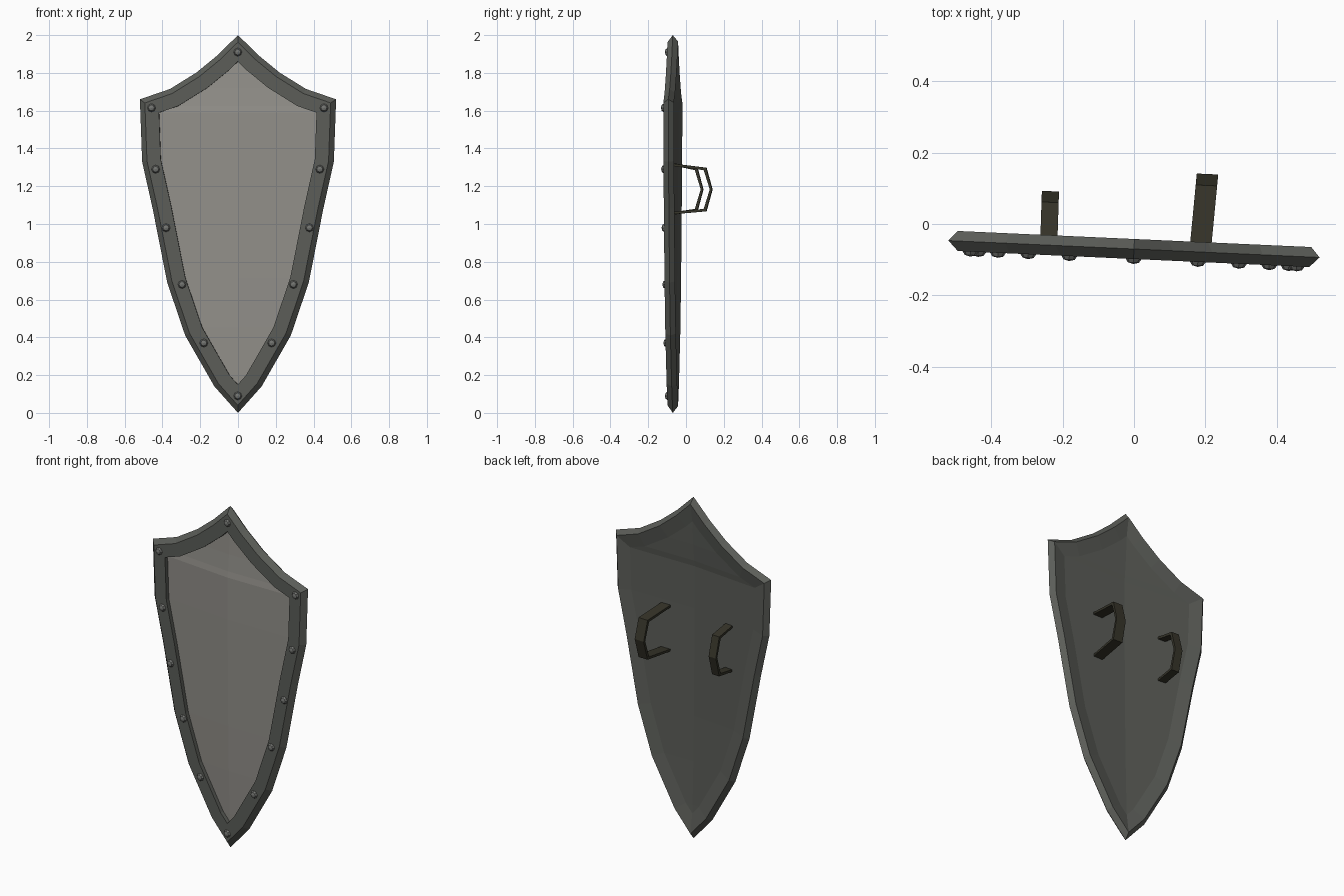
import bpy, bmesh, math
from mathutils import Matrix, Vector

if "Cube" in bpy.data.objects:
    bpy.data.objects.remove(bpy.data.objects["Cube"])

# Whole shield is turned slightly about z and set back from the straps
PLACE = Matrix.Translation((0, -0.07, 0)) @ Matrix.Rotation(math.radians(-2.6), 4, 'Z')

def material(name, rgb):
    m = bpy.data.materials.new(name)
    m.diffuse_color = (*rgb, 1)
    m.use_nodes = True
    m.node_tree.nodes["Principled BSDF"].inputs["Base Color"].default_value = m.diffuse_color
    return m

RIM = material("dark_iron", (0.105, 0.11, 0.098))
PANEL = material("grey_steel", (0.29, 0.28, 0.255))
RIVET = material("rivet_steel", (0.17, 0.175, 0.165))
STRAP = material("dark_leather", (0.036, 0.034, 0.022))

def finish(name, bm, mat):
    bmesh.ops.remove_doubles(bm, verts=bm.verts, dist=1e-5)
    bmesh.ops.recalc_face_normals(bm, faces=bm.faces)
    me = bpy.data.meshes.new(name)
    bm.to_mesh(me)
    bm.free()
    me.materials.append(mat)
    ob = bpy.data.objects.new(name, me)
    ob.matrix_world = PLACE
    bpy.context.collection.objects.link(ob)
    return ob

# Right half of the outline, top tip to bottom tip (x, z)
HALF = [(0, 2.0), (0.11, 1.892), (0.22, 1.802), (0.36, 1.715), (0.52, 1.66),
        (0.508, 1.33), (0.452, 1.08), (0.375, 0.69), (0.28, 0.41),
        (0.125, 0.14), (0, 0.0)]
N = len(HALF)
OUTLINE = HALF + [(-x, z) for x, z in HALF[-2:0:-1]]

def inset(d):
    """Mitred inset of the clockwise outline."""
    out, n = [], len(OUTLINE)
    for i in range(n):
        p, a, b = (Vector(OUTLINE[k % n]) for k in (i, i - 1, i + 1))
        u, v = (p - a).normalized(), (b - p).normalized()
        n1, n2 = Vector((u.y, -u.x)), Vector((v.y, -v.x))
        out.append(p + (n1 + n2) * d / (1 + n1.dot(n2)))
    return out

def ring(bm, d, y):
    return [bm.verts.new((p.x, y, p.y)) for p in inset(d)]

def bridge(bm, a, b):
    n = len(a)
    for i in range(n):
        j = (i + 1) % n
        bm.faces.new((a[i], a[j], b[j], b[i]))

def ridge_fill(bm, r, bulge):
    """Fill a ring with two halves meeting in a raised centre crease."""
    n = len(r)
    mid = [r[0]]
    for i in range(1, N - 1):
        c = r[i].co
        mid.append(bm.verts.new((0, c.y - bulge * c.x, c.z)))
    mid.append(r[N - 1])
    for i in range(N - 1):
        for a, b in ((r[i], r[i + 1]), (r[-i % n], r[(-i - 1) % n])):
            vs = []
            for v in (a, b, mid[i + 1], mid[i]):
                if v not in vs:
                    vs.append(v)
            bm.faces.new(vs)

# Rim with bevelled outer edge, and the hollow back
bm = bmesh.new()
rings = [ring(bm, d, y) for d, y in
         ((0.1, -0.002), (0.1, -0.028), (0.027, -0.028), (0, 0),
          (0.024, 0.028), (0.1, 0.011))]
for a, b in zip(rings, rings[1:]):
    bridge(bm, a, b)
ridge_fill(bm, rings[-1], 0.05)
ridge_fill(bm, rings[0], 0.04)
finish("rim_and_back", bm, RIM)

# Front panel, creased down the middle
bm = bmesh.new()
ridge_fill(bm, ring(bm, 0.1, -0.005), 0.05)
ob = finish("front_panel", bm, PANEL)
if ob.data.polygons[0].normal.y > 0:
    ob.data.flip_normals()

# Rivets along the rim
spots = [(0, 1.91), (0, 0.09)]
for x, z in ((0.457, 1.615), (0.435, 1.29), (0.38, 0.98), (0.295, 0.68), (0.18, 0.37)):
    spots += [(x, z), (-x, z)]
bm = bmesh.new()
for x, z in spots:
    bmesh.ops.create_uvsphere(
        bm, u_segments=8, v_segments=4, radius=1,
        matrix=Matrix.Translation((x, -0.028, z)) @ Matrix.Rotation(math.pi / 2, 4, 'X')
        @ Matrix.Diagonal((0.022, 0.022, 0.014, 1)))
finish("rivets", bm, RIVET)

# Bent arm straps on the back
def strap(name, x0, x1, width, bend, top, th=0.013):
    outer = [(-0.005, 1.322), (bend, 1.298), (top, 1.183), (bend, 1.067), (-0.005, 1.05)]
    inner = [(y - (th if 0 < i < 4 else 0), z + th * (-1, -1, 0, 1, 1)[i])
             for i, (y, z) in enumerate(outer)]
    bm = bmesh.new()
    def row(pts, side):
        return [bm.verts.new((x0 + (x1 - x0) * y / top + side * width / 2, y, z))
                for y, z in pts]
    loops = list(zip(row(outer, -1), row(outer, 1), row(inner, 1), row(inner, -1)))
    for a, b in zip(loops, loops[1:]):
        bridge(bm, a, b)
    bm.faces.new(loops[0])
    bm.faces.new(loops[-1])
    finish(name, bm, STRAP)

strap("arm_strap", 0.185, 0.196, 0.06, 0.187, 0.219)
strap("hand_strap", -0.239, -0.241, 0.048, 0.12, 0.151)
